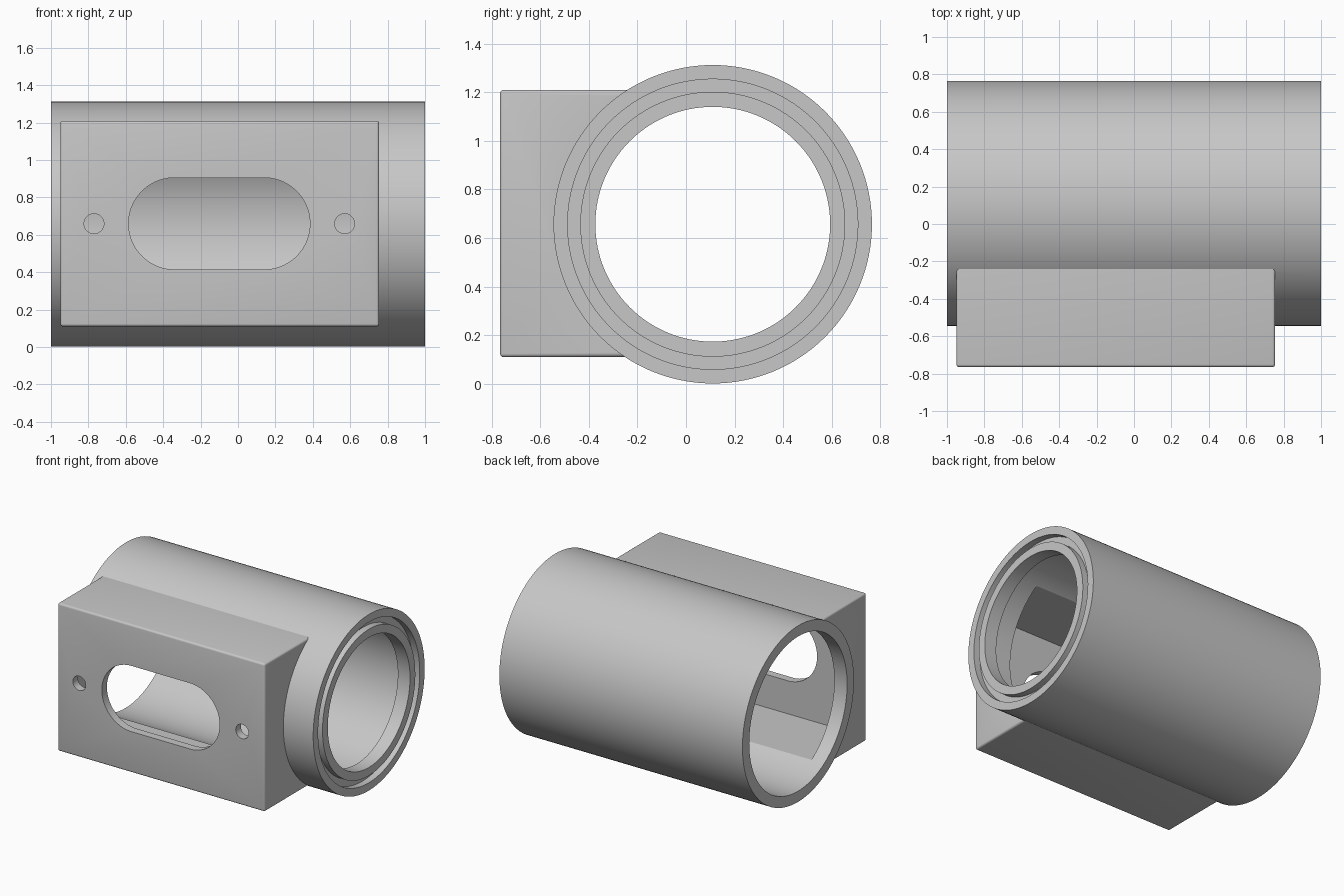
import bpy, bmesh, math
from mathutils import Matrix, Vector

if "Cube" in bpy.data.objects:
    bpy.data.objects.remove(bpy.data.objects["Cube"])

AXIS_Y, AXIS_Z, RADIUS = 0.11, 0.657, 0.655
SEGMENTS = 128

grey = bpy.data.materials.new("plain_grey")
grey.use_nodes = True
colour = (0.57, 0.57, 0.57, 1)
grey.diffuse_color = colour
grey.node_tree.nodes["Principled BSDF"].inputs["Base Color"].default_value = colour


def finish(bm, name):
    bmesh.ops.recalc_face_normals(bm, faces=bm.faces)
    mesh = bpy.data.meshes.new(name)
    bm.to_mesh(mesh)
    bm.free()
    mesh.materials.append(grey)
    obj = bpy.data.objects.new(name, mesh)
    bpy.context.collection.objects.link(obj)
    return obj


def lathe(name, profile, closed=False):
    """Spin (x, radius) points about the tube axis; open profiles get flat caps."""
    bm = bmesh.new()
    rings = []
    for x, r in profile:
        ring = []
        for i in range(SEGMENTS):
            a = math.tau * i / SEGMENTS
            ring.append(bm.verts.new((x, AXIS_Y + r * math.cos(a), AXIS_Z + r * math.sin(a))))
        rings.append(ring)
    pairs = list(zip(rings, rings[1:]))
    if closed:
        pairs.append((rings[-1], rings[0]))
    else:
        bm.faces.new(rings[0])
        bm.faces.new(rings[-1])
    for a, b in pairs:
        for i in range(SEGMENTS):
            j = (i + 1) % SEGMENTS
            bm.faces.new((a[i], a[j], b[j], b[i]))
    return finish(bm, name)


def block(name, low, high, bevel=0):
    low, high = Vector(low), Vector(high)
    bm = bmesh.new()
    bmesh.ops.create_cube(bm, size=1, matrix=Matrix.Translation((low + high) / 2)
                          @ Matrix.Diagonal((*(high - low), 1)))
    if bevel:
        bmesh.ops.bevel(bm, geom=bm.edges[:], offset=bevel, segments=4,
                        profile=0.5, affect='EDGES')
    return finish(bm, name)


def slot(name, x, half_length, radius, z, y0, y1):
    """Rounded slot prism along y; zero half_length gives a round hole."""
    bm = bmesh.new()
    outline = []
    for i in range(64):
        a = math.tau * (i + 0.5) / 64
        side = math.copysign(half_length, math.cos(a))
        outline.append(bm.verts.new((x + side + radius * math.cos(a), y0,
                                     z + radius * math.sin(a))))
    face = bm.faces.new(outline)
    out = bmesh.ops.extrude_face_region(bm, geom=[face])
    moved = [v for v in out["geom"] if isinstance(v, bmesh.types.BMVert)]
    bmesh.ops.translate(bm, verts=moved, vec=(0, y1 - y0, 0))
    return finish(bm, name)


def combine(target, tool, operation):
    mod = target.modifiers.new(operation.lower(), 'BOOLEAN')
    mod.object, mod.operation, mod.solver = tool, operation, 'EXACT'
    bpy.context.view_layer.objects.active = target
    bpy.ops.object.modifier_apply(modifier=mod.name)
    bpy.data.objects.remove(tool)


# Solid outer shapes: tube and mounting box
housing = lathe("tube_housing", [(-1, RADIUS), (1, RADIUS)])
combine(housing, block("mounting_box", (-0.95, -0.765, 0.11), (0.755, 0.0, 1.21), 0.015), 'UNION')

# Main bore with a narrower lip at one end
combine(housing, lathe("bore", [(-1.1, 0.575), (0.9, 0.575), (0.9, 0.483), (1.1, 0.483)]),
        'DIFFERENCE')

# Ring groove in the lipped end face
combine(housing, lathe("groove", [(0.95, 0.545), (0.95, 0.597), (1.1, 0.597), (1.1, 0.545)], True),
        'DIFFERENCE')

# Box cavity opening into the bore
combine(housing, block("cavity", (-0.895, -0.705, 0.17), (0.7, 0.0, 1.15)), 'DIFFERENCE')

# Front slot and the two screw holes
combine(housing, slot("front_slot", -0.1, 0.24, 0.245, 0.66, -0.9, -0.6), 'DIFFERENCE')
for x in (-0.77, 0.57):
    combine(housing, slot("screw_hole", x, 0, 0.053, 0.66, -0.9, -0.6), 'DIFFERENCE')

# Smooth shading with sharp edges
bpy.ops.object.select_all(action='DESELECT')
housing.select_set(True)
bpy.context.view_layer.objects.active = housing
bpy.ops.object.shade_smooth_by_angle(angle=math.radians(30))
